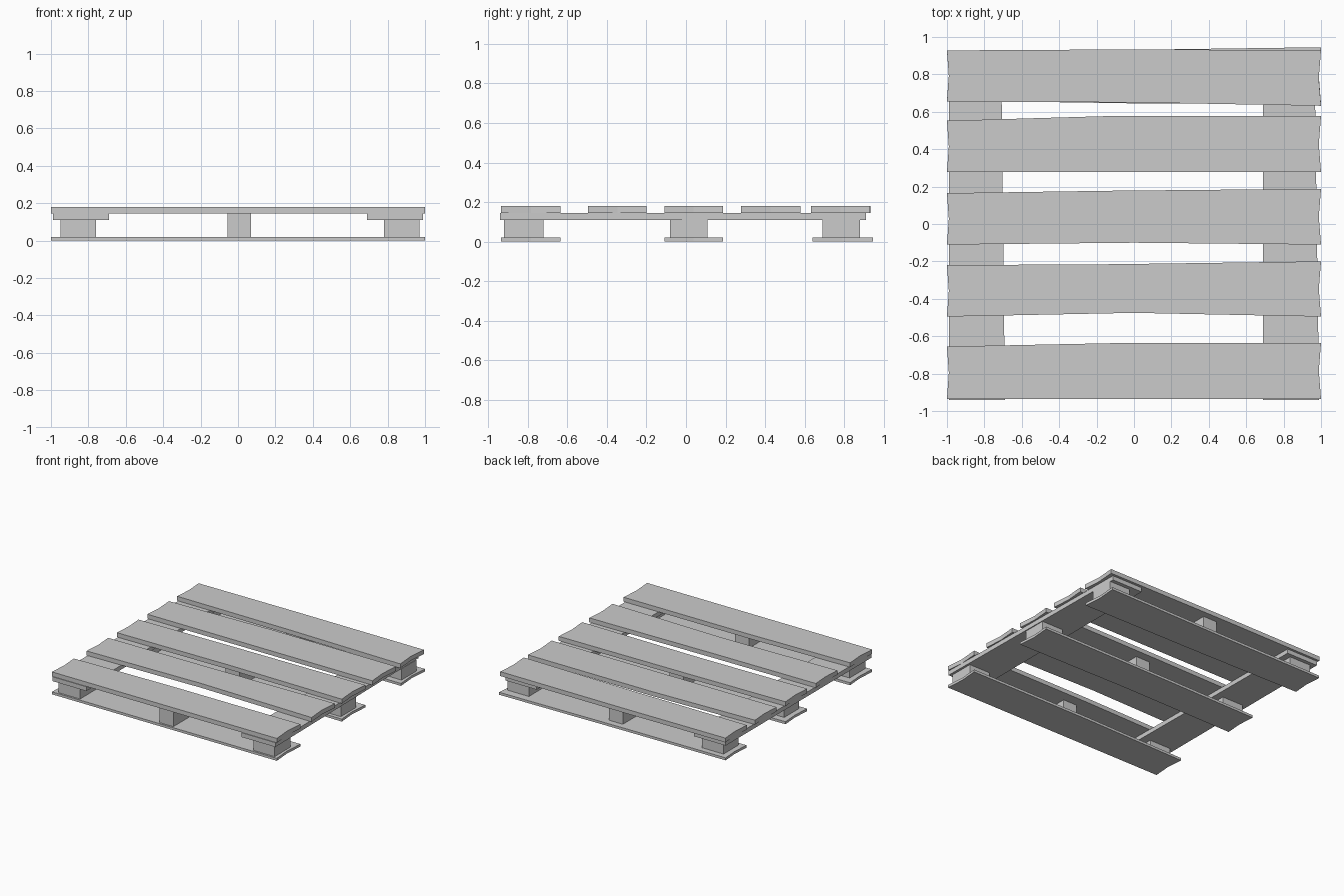
import bpy, bmesh

if "Cube" in bpy.data.objects:
    bpy.data.objects.remove(bpy.data.objects["Cube"])

def slab(name, outline, z0, z1):
    """Extrude a flat outline between two heights."""
    bm = bmesh.new()
    low = bm.faces.new([bm.verts.new((x, y, z0)) for x, y in outline])
    top = bmesh.ops.extrude_face_region(bm, geom=[low])["geom"]
    bmesh.ops.translate(bm, vec=(0, 0, z1 - z0),
                        verts=[v for v in top if isinstance(v, bmesh.types.BMVert)])
    bmesh.ops.recalc_face_normals(bm, faces=bm.faces)
    mesh = bpy.data.meshes.new(name)
    bm.to_mesh(mesh)
    bm.free()
    bpy.context.collection.objects.link(bpy.data.objects.new(name, mesh))

def board(name, front, back, z0, z1):
    """Worn plank: front/back edge y at left, middle, right; hollowed ends."""
    f, b = front, back
    slab(name, [(-1, f[0]), (0, f[1]), (1, f[2]),
                (0.988, (f[2] + b[2]) / 2), (1, b[2]), (-0.1, b[1]), (-1, b[0]),
                (-0.99, (f[0] + b[0]) / 2)], z0, z1)

# Top deck planks
top_planks = [
    ((-0.935, -0.935, -0.935), (-0.655, -0.637, -0.635)),
    ((-0.495, -0.475, -0.495), (-0.22, -0.215, -0.20)),
    ((-0.11, -0.10, -0.11), (0.165, 0.178, 0.188)),
    ((0.277, 0.277, 0.277), (0.552, 0.578, 0.578)),
    ((0.655, 0.65, 0.632), (0.928, 0.933, 0.93)),
]
for i, (f, b) in enumerate(top_planks):
    board(f"top_plank_{i + 1}", f, b, 0.145, 0.18)

# Bottom runners
bottom_planks = [
    top_planks[0],
    top_planks[2],
    ((0.66, 0.645, 0.64), (0.925, 0.93, 0.945)),
]
for i, (f, b) in enumerate(bottom_planks):
    board(f"bottom_plank_{i + 1}", f, b, 0.0, 0.02)

# Stringers under the deck along each side
slab("left_stringer", [(-0.99, -0.94), (-0.69, -0.94), (-0.71, 0.91), (-0.99, 0.91)], 0.11, 0.145)
slab("right_stringer", [(0.69, -0.94), (0.99, -0.94), (0.965, 0.91), (0.69, 0.91)], 0.11, 0.145)

# Spacer blocks; the middle ones reach the deck
for row, (y0, y1) in enumerate([(-0.92, -0.72), (-0.08, 0.11), (0.69, 0.88)]):
    for side, x0, x1, z1 in [("left", -0.95, -0.76, 0.11),
                             ("middle", -0.055, 0.07, 0.145),
                             ("right", 0.78, 0.97, 0.11)]:
        slab(f"{side}_block_{row + 1}", [(x0, y0), (x1, y0), (x1, y1), (x0, y1)], 0.02, z1)
